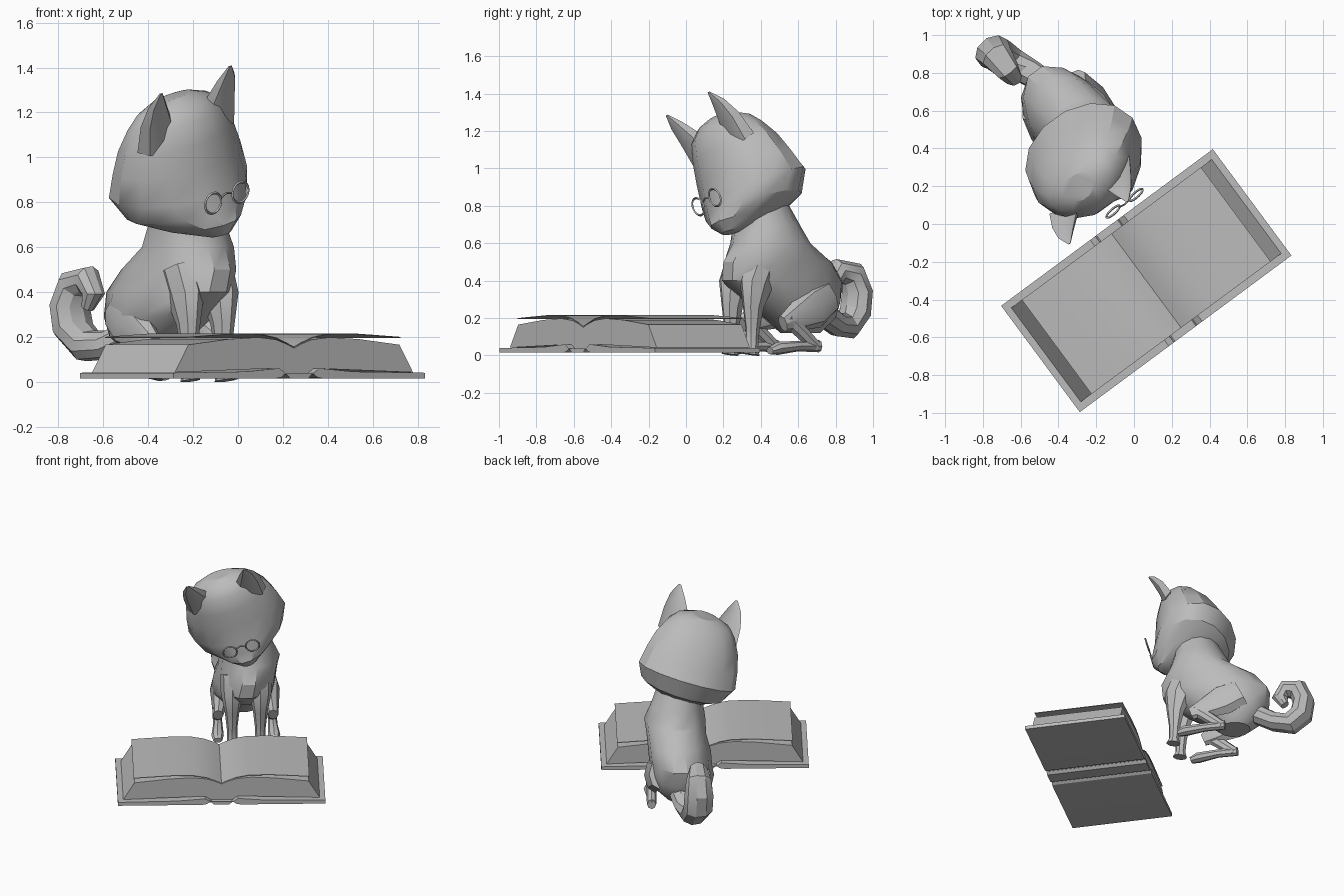
import bpy, bmesh, math
from math import sin, cos, pi, radians
from mathutils import Matrix, Vector

if "Cube" in bpy.data.objects:
    bpy.data.objects.remove(bpy.data.objects["Cube"])

grey = bpy.data.materials.new("plain grey")
grey.use_nodes = True
grey.diffuse_color = (0.5, 0.5, 0.5, 1)
grey.node_tree.nodes["Principled BSDF"].inputs["Base Color"].default_value = (0.5, 0.5, 0.5, 1)

# Frames: the scene is turned about z, and the head also leans to one side
SCENE = Matrix.Translation((0.065, -0.30, 0)) @ Matrix.Rotation(radians(36.5), 4, 'Z')
HEAD = (Matrix.Translation((-0.05, 0.11, 0.82)) @ Matrix.Rotation(radians(36), 4, 'Z')
        @ Matrix.Rotation(radians(-18), 4, 'Y'))
MID = 0.19  # the dog's centre line across the book


def finish(name, bm, frame, angle=30):
    bmesh.ops.recalc_face_normals(bm, faces=bm.faces)
    mesh = bpy.data.meshes.new(name)
    bm.to_mesh(mesh)
    bm.free()
    mesh.transform(frame)
    mesh.materials.append(grey)
    ob = bpy.data.objects.new(name, mesh)
    bpy.context.collection.objects.link(ob)
    bpy.ops.object.select_all(action='DESELECT')
    ob.select_set(True)
    bpy.context.view_layer.objects.active = ob
    bpy.ops.object.shade_smooth_by_angle(angle=radians(angle))


def loft(name, rings, frame, angle=30, closed=False):
    """Skin a list of rings; cap both ends, or join them if closed."""
    bm = bmesh.new()
    loops = [[bm.verts.new(p) for p in ring] for ring in rings]
    n = len(loops[0])
    following = loops[1:] + (loops[:1] if closed else [])
    for a, b in zip(loops, following):
        for i in range(n):
            j = (i + 1) % n
            bm.faces.new((a[i], a[j], b[j], b[i]))
    if not closed:
        bm.faces.new(loops[0])
        bm.faces.new(loops[-1])
    finish(name, bm, frame, angle)


def tube(name, path, side, frame, sides=8, hollow=1.0):
    """Tapered limb; path rows are x, y, z, width, depth. hollow < 0 dents one side."""
    pts = [Vector(p[:3]) for p in path]
    side = Vector(side).normalized()
    rings = []
    for k, row in enumerate(path):
        t = (pts[min(k + 1, len(pts) - 1)] - pts[max(k - 1, 0)]).normalized()
        deep = t.cross(side).normalized()
        ring = []
        for i in range(sides):
            a = 2 * pi * i / sides
            s = sin(a) * (hollow if sin(a) > 0 else 1)
            ring.append(pts[k] + side * row[3] * cos(a) + deep * row[4] * s)
        rings.append(ring)
    loft(name, rings, frame)


def extrude_profile(name, profile, half, frame):
    rings = [[(x, y, z) for x, z in profile] for y in (-half, half)]
    loft(name, rings, frame, 20)


# Head: rows of height, half width, front, back, rise towards the back
head_rows = [(-.17, .05, .07, .16, 0), (-.12, .17, .02, .42, .05), (-.06, .29, .03, .55, .10),
             (0, .34, .04, .585, .22), (.14, .32, .035, .52, .16), (.26, .29, .03, .46, .12),
             (.37, .24, .035, .39, .06), (.435, .19, .08, .33, .02), (.475, .10, .14, .28, 0)]
rings = []
for z, w, front, back, rise in head_rows:
    ring = []
    for i in range(14):
        a = 2 * pi * i / 14
        y = front + (back - front) * (.5 + .5 * sin(a)) ** .85
        ring.append((w * cos(a), y, z + rise * y))
    rings.append(ring)
loft("head", rings, HEAD)

# Ears: forward-leaning cones with a dented front
for s, label in ((1, "left"), (-1, "right")):
    tube(label + "_ear", [(s * .17, .19, .30, .105, .07), (s * .185, .12, .42, .085, .05),
                          (s * .20, .055, .50, .05, .03), (s * .20, 0, .555, .008, .006)],
         (1, 0, 0), HEAD, 8, -0.3)

# Glasses: two tilted wire rims and a bridge
for s, label in ((1, "left"), (-1, "right")):
    rings = []
    for k in range(24):
        out = Vector((cos(2 * pi * k / 24), 0, sin(2 * pi * k / 24)))
        centre = Vector((s * .079, 0, 0)) + .046 * out
        ring = [centre + .006 * (out * cos(a) + Vector((0, sin(a), 0)))
                for a in (0, pi / 2, pi, 3 * pi / 2)]
        rings.append([(p.x, p.y - .3 * p.z, p.z) for p in ring])
    loft(label + "_glasses_rim", rings, HEAD, 50, closed=True)
tube("glasses_bridge", [(-.035, 0, .01, .005, .005), (0, -.005, .022, .005, .005),
                        (.035, 0, .01, .005, .005)], (0, 1, 0), HEAD, 6)

# Torso: rows of height, centre x, centre y, half width, half depth
torso_rows = [(.12, .18, 1.0, .10, .11), (.20, .175, 1.0, .18, .20), (.29, .175, .94, .21, .30),
              (.40, .185, .875, .21, .375), (.50, .205, .83, .20, .335), (.60, .215, .775, .205, .22),
              (.70, .20, .76, .175, .18), (.82, .17, .73, .16, .15)]
loft("torso", [[(cx + w * cos(2 * pi * i / 14), cy + d * sin(2 * pi * i / 14), z)
                for i in range(14)] for z, cx, cy, w, d in torso_rows], SCENE)

# Legs, mirrored about the centre line
for s, label in ((1, "left"), (-1, "right")):
    fx = MID + s * .095
    tube(label + "_front_leg", [(fx, .68, .50, .08, .10), (fx, .63, .38, .075, .10),
                                (fx, .61, .26, .05, .062), (fx, .605, .14, .036, .04),
                                (fx, .60, .04, .034, .034), (fx, .595, .005, .042, .05)],
         (1, 0, 0), SCENE)
    hx = MID + s * .175
    tube(label + "_thigh", [(hx - s * .04, 1.08, .32, .07, .10), (hx - s * .01, .96, .26, .07, .12),
                            (hx, .82, .20, .05, .075), (hx + s * .01, .74, .17, .035, .045)],
         (1, 0, 0), SCENE)
    tube(label + "_shin", [(hx + s * .01, .77, .20, .036, .045), (hx + s * .01, .87, .12, .034, .04),
                           (hx + s * .01, .96, .045, .032, .035)], (1, 0, 0), SCENE)
    tube(label + "_hind_foot", [(hx + s * .01, .98, .05, .03, .033), (hx + s * .01, .84, .05, .032, .028),
                                (hx + s * .015, .70, .038, .042, .035), (hx + s * .015, .65, .025, .03, .02)],
         (1, 0, 0), SCENE)

# Tail: thick and tightly curled, tapering at both ends
tube("tail", [(-.46, .74, .22, .07, .07), (-.57, .81, .165, .08, .065), (-.67, .865, .16, .09, .075),
              (-.735, .905, .235, .10, .08), (-.75, .915, .34, .10, .075),
              (-.725, .885, .435, .085, .075), (-.67, .815, .455, .065, .065),
              (-.645, .785, .39, .05, .055), (-.67, .81, .33, .03, .03)],
     (.8, .6, 0), Matrix(), 9)

# Book: cover with raised hinges, sloped page blocks, loose top sheets
half_low = [(.05, .015), (.075, .038), (.10, .02), (.13, .015), (.697, .015)]
half_top = [(.697, .04), (.30, .045), (.11, .06), (.07, .032)]
right_half = half_low + half_top
extrude_profile("book_cover", right_half + [(-x, z) for x, z in reversed(right_half)], .35, SCENE)
for s, label in ((1, "left"), (-1, "right")):
    block = [(0, .035), (.07, .034), (.11, .06), (.66, .042), (.585, .165), (.36, .19),
             (.20, .198), (.10, .188), (.04, .168), (0, .15)]
    extrude_profile(label + "_page_block", [(s * x, z) for x, z in block], .31, SCENE)
    top = [(0, .156), (.04, .175), (.10, .198), (.18, .213), (.32, .216), (.46, .208), (.59, .20)]
    sheet = top + [(x, z - .004) for x, z in reversed(top)]
    extrude_profile(label + "_top_sheet", [(s * x, z) for x, z in sheet], .31, SCENE)
